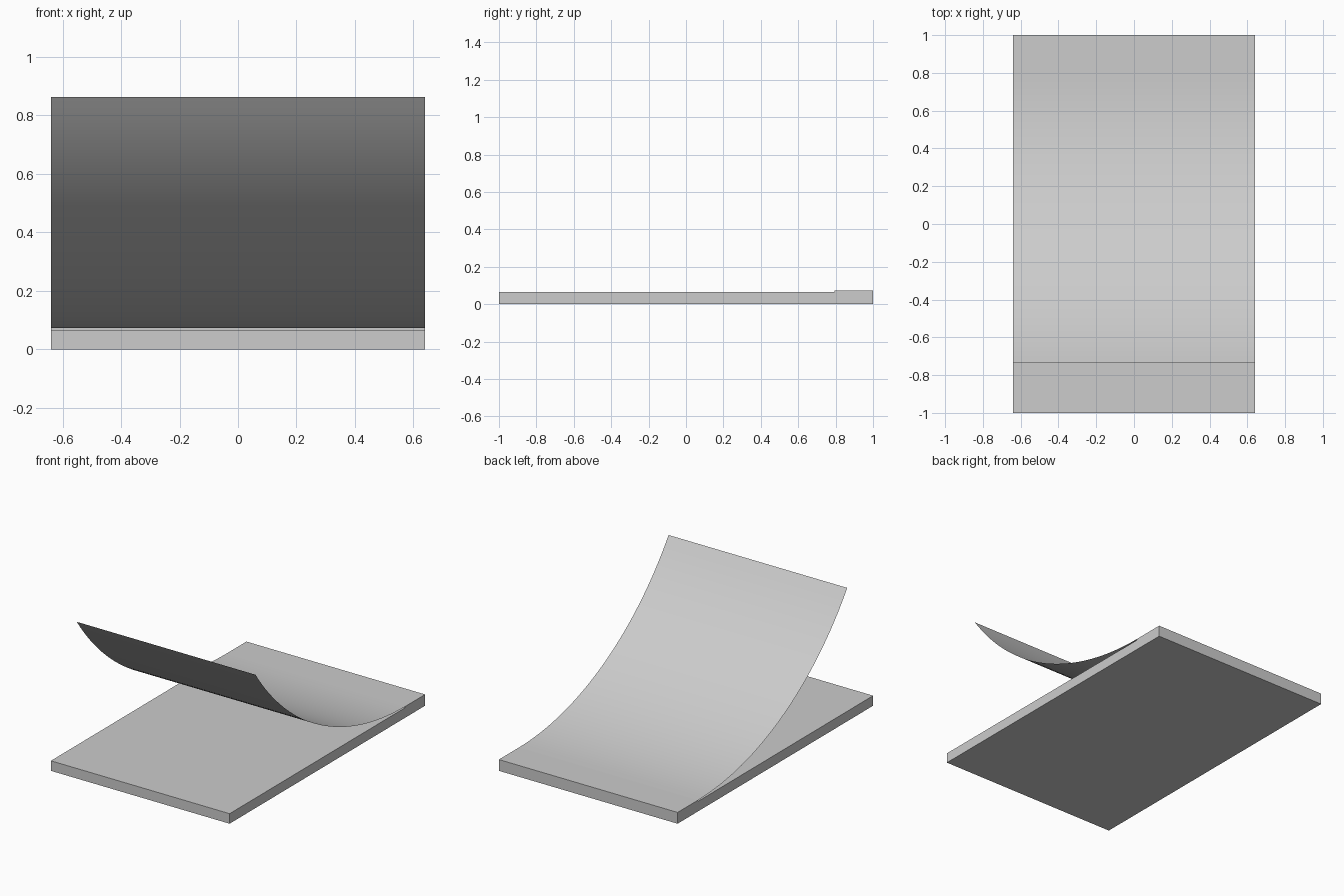
import bpy, bmesh
from math import sin, cos, radians

WIDTH = 1.28
PAD_TOP = 0.065
STRIP_TOP = 0.073
FOLD_Y = 0.793

old = bpy.data.objects.get("Cube")
if old:
    bpy.data.objects.remove(old, do_unlink=True)

# Single plain paper colour
paper = bpy.data.materials.new("paper_grey")
paper.use_nodes = True
colour = (0.604, 0.604, 0.604, 1)
paper.diffuse_color = colour
paper.node_tree.nodes["Principled BSDF"].inputs["Base Color"].default_value = colour


def add_object(name, bm):
    mesh = bpy.data.meshes.new(name)
    bm.to_mesh(mesh)
    bm.free()
    mesh.materials.append(paper)
    obj = bpy.data.objects.new(name, mesh)
    bpy.context.collection.objects.link(obj)
    return obj


def add_box(name, y0, y1, z0, z1):
    bm = bmesh.new()
    bmesh.ops.create_cube(bm, size=1)
    bmesh.ops.scale(bm, verts=bm.verts, vec=(WIDTH, y1 - y0, z1 - z0))
    bmesh.ops.translate(bm, verts=bm.verts, vec=(0, (y0 + y1) / 2, (z0 + z1) / 2))
    return add_object(name, bm)


# Stack of sheets and the raised binding strip along the back edge
add_box("pad_block", -1, 1, 0, PAD_TOP)
add_box("binding_strip", FOLD_Y, 1, PAD_TOP, STRIP_TOP)

# Lifted top sheet: a thin arc, level at the binding and curling upward
radius, sweep, steps = 1.873, radians(54.7), 32
bm = bmesh.new()
rows = []
for i in range(steps + 1):
    a = sweep * i / steps
    y = FOLD_Y - radius * sin(a)
    z = STRIP_TOP + radius * (1 - cos(a))
    rows.append([bm.verts.new((s * WIDTH / 2, y, z)) for s in (-1, 1)])
for (a, b), (c, d) in zip(rows, rows[1:]):
    face = bm.faces.new((a, c, d, b))
    face.smooth = True
add_object("lifted_page", bm)
